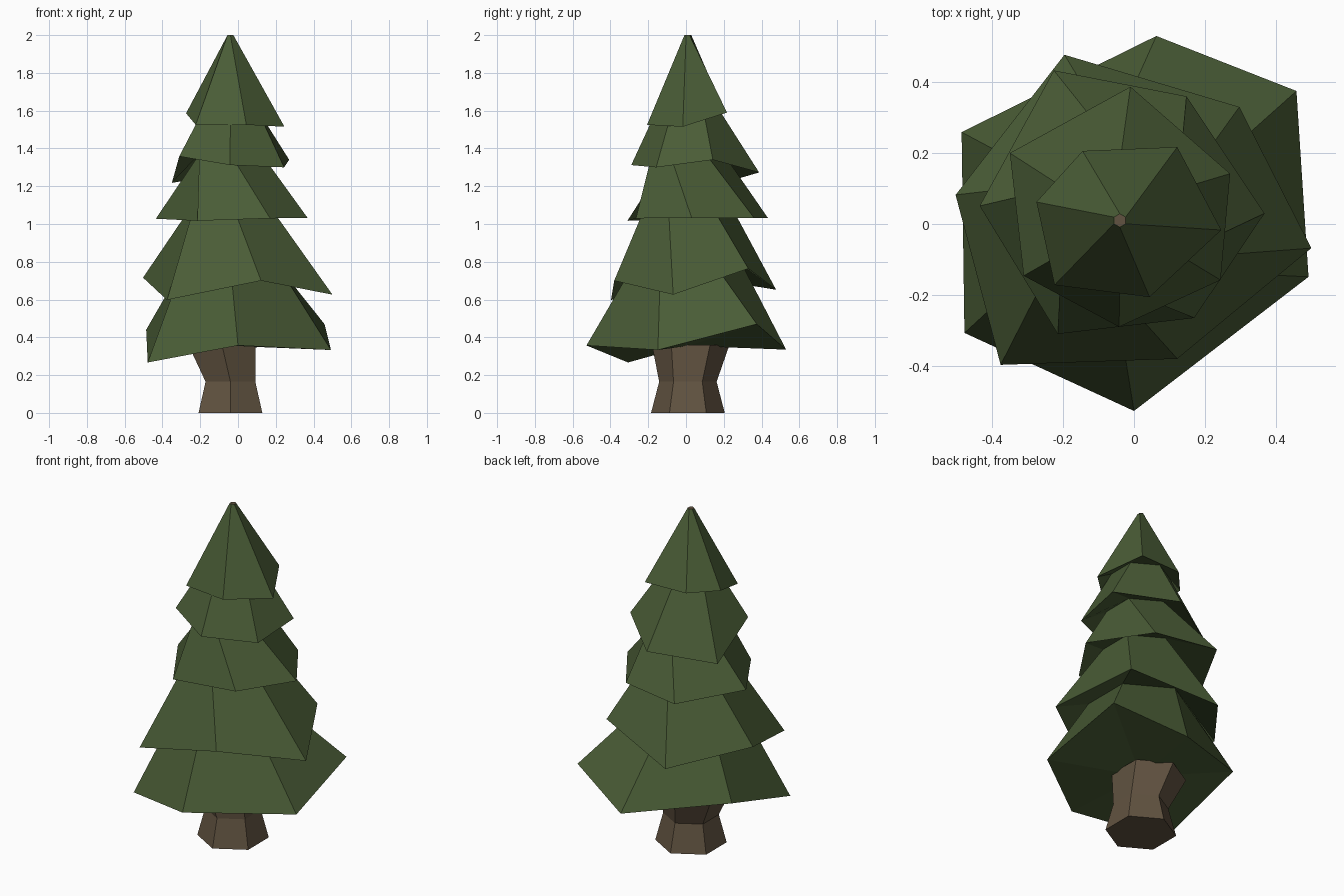
import bpy, bmesh, math

if "Cube" in bpy.data.objects:
    bpy.data.objects.remove(bpy.data.objects["Cube"])

AX, AY = -0.04, 0.01   # tree axis


def material(name, color):
    m = bpy.data.materials.new(name)
    m.diffuse_color = (*color, 1)
    m.use_nodes = True
    m.node_tree.nodes["Principled BSDF"].inputs["Base Color"].default_value = m.diffuse_color
    return m


def hexagon(r, z, x=AX, y=AY):
    # Starts at +y and runs clockwise, like the branch rims below
    return [(x + r * math.sin(math.radians(60 * k)),
             y + r * math.cos(math.radians(60 * k)), z) for k in range(6)]


def loft(name, rings, mat, base_center):
    # Joins rings bottom to top; base is a fan so that uneven rims close cleanly
    bm = bmesh.new()
    loops = [[bm.verts.new(p) for p in ring] for ring in rings]
    for low, high in zip(loops, loops[1:]):
        for i in range(6):
            j = (i + 1) % 6
            bm.faces.new((low[i], low[j], high[j], high[i]))
    c = bm.verts.new(base_center)
    for i in range(6):
        bm.faces.new((loops[0][i], c, loops[0][(i + 1) % 6]))
    bm.faces.new(loops[-1])
    bmesh.ops.recalc_face_normals(bm, faces=bm.faces[:])
    me = bpy.data.meshes.new(name)
    bm.to_mesh(me)
    bm.free()
    me.materials.append(mat)
    ob = bpy.data.objects.new(name, me)
    bpy.context.collection.objects.link(ob)
    return ob


green = material("needles", (0.068, 0.108, 0.037))
brown = material("bark", (0.12, 0.086, 0.052))

# Uneven rims of the five branch tiers
rims = [
    [(.063, .53, .335), (.458, .375, .47), (.492, -.149, .333),
     (0, -.527, .357), (-.478, -.307, .267), (-.486, .259, .44)],
    [(-.196, .477, .652), (.297, .33, .764), (.5, -.068, .626),
     (.122, -.38, .7), (-.376, -.397, .598), (-.503, .082, .716)],
    [(-.226, .433, 1.033), (.148, .36, 1.033), (.368, .03, 1.033),
     (.17, -.265, 1.03), (-.215, -.31, 1.017), (-.435, .051, 1.028)],
    [(-.01, .387, 1.273), (.271, .142, 1.34), (.244, -.158, 1.3),
     (-.042, -.29, 1.312), (-.311, -.146, 1.358), (-.35, .2, 1.218)],
    [(-.145, .206, 1.59), (.122, .217, 1.59), (.246, -.017, 1.515),
     (.044, -.206, 1.525), (-.224, -.172, 1.525), (-.275, .062, 1.586)],
]
# Narrow neck closing each tier: radius, height
necks = [(.29, .78), (.21, 1.13), (.19, 1.37), (.162, 1.61), (.019, 1.998)]

# Foliage
rings = []
for rim, (r, z) in zip(rims, necks):
    rings += [rim, hexagon(r, z)]
loft("foliage", rings, green, (AX, AY, .355))

# Trunk, pinched at the waist and leaning slightly at the top
loft("trunk", [hexagon(.195, 0), hexagon(.152, .165),
               hexagon(.205, .36, -.085, .025)], brown, (AX, AY, 0))

# Bare tip of the trunk at the very top
loft("trunk_tip", [hexagon(.018, 1.99), hexagon(.018, 2.0)], brown, (AX, AY, 1.99))
